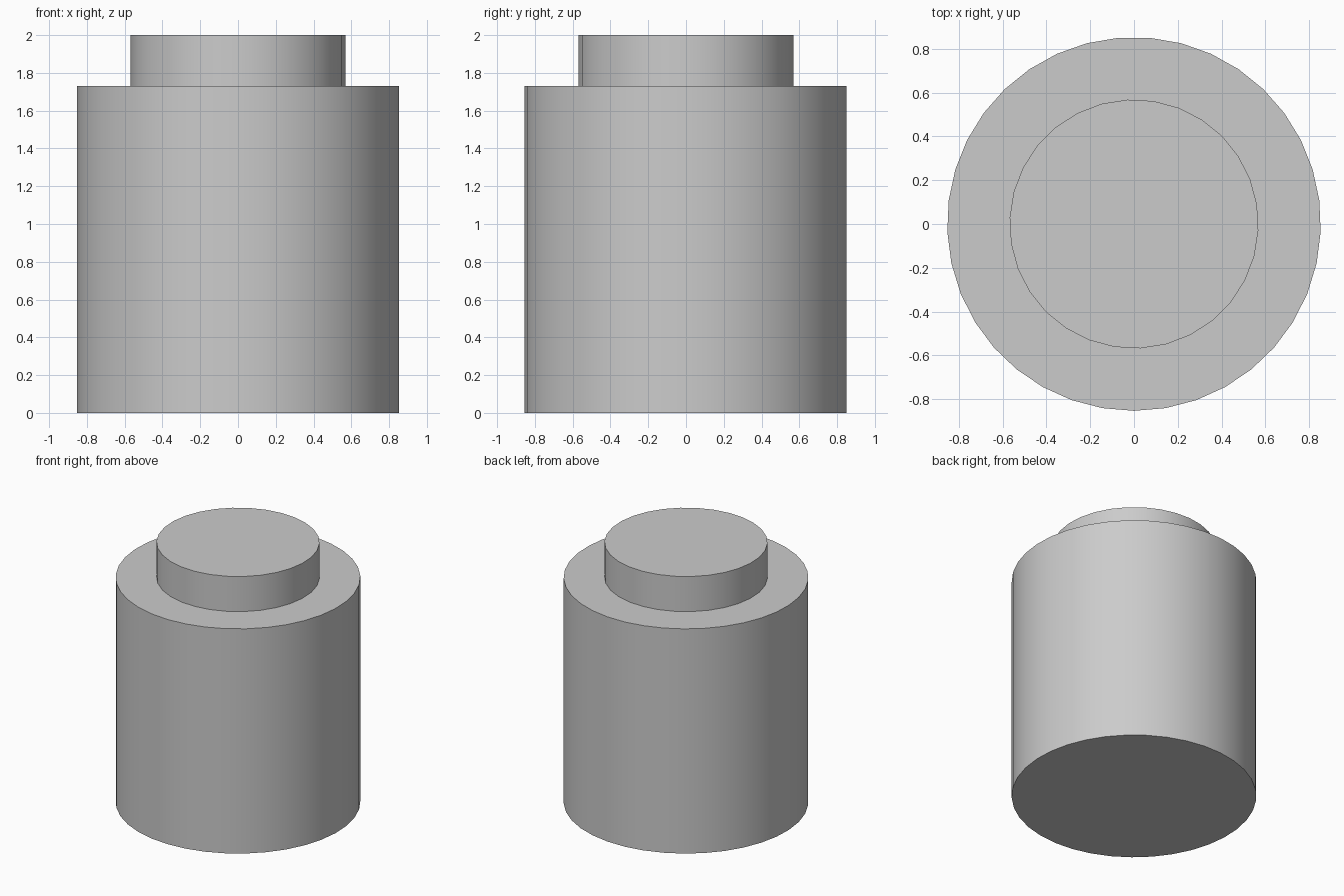
import bpy
import math

if "Cube" in bpy.data.objects:
    bpy.data.objects.remove(bpy.data.objects["Cube"])


def cylinder(name, radius, z0, z1, sides, first_angle):
    """Capped cylinder with its first corner at first_angle (degrees from +x)."""
    a0 = math.radians(first_angle)
    ring = [(radius * math.cos(a0 + math.tau * i / sides),
             radius * math.sin(a0 + math.tau * i / sides)) for i in range(sides)]
    verts = [(x, y, z) for z in (z0, z1) for x, y in ring]
    faces = [(i, (i + 1) % sides, sides + (i + 1) % sides, sides + i)
             for i in range(sides)]
    faces += [tuple(reversed(range(sides))), tuple(range(sides, 2 * sides))]

    mesh = bpy.data.meshes.new(name)
    mesh.from_pydata(verts, [], faces)
    obj = bpy.data.objects.new(name, mesh)
    bpy.context.collection.objects.link(obj)

    # round sides smooth, rims sharp
    bpy.ops.object.select_all(action='DESELECT')
    obj.select_set(True)
    bpy.context.view_layer.objects.active = obj
    bpy.ops.object.shade_smooth_by_angle(angle=math.radians(30))
    return obj


# main drum
cylinder("body", 0.854, 0.0, 1.73, 37, -90)
# narrower raised disc on top
cylinder("top_plug", 0.569, 1.73, 2.0, 30, -3)
